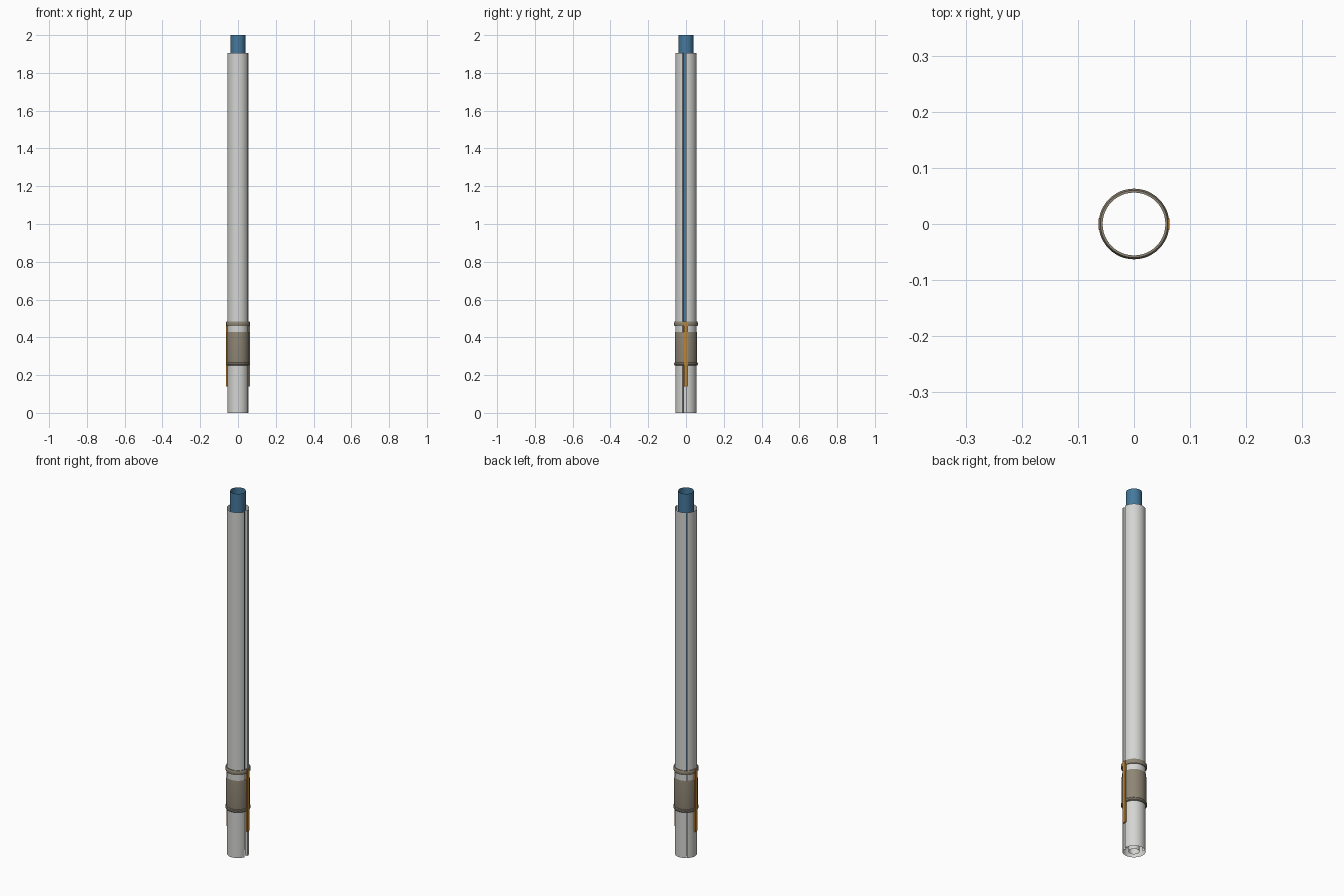
import bpy, bmesh, math

if "Cube" in bpy.data.objects:
    bpy.data.objects.remove(bpy.data.objects["Cube"])


def material(name, rgb):
    m = bpy.data.materials.new(name)
    m.diffuse_color = (*rgb, 1)
    m.use_nodes = True
    m.node_tree.nodes["Principled BSDF"].inputs["Base Color"].default_value = m.diffuse_color
    return m


ALLOY = material("pale alloy", (0.66, 0.66, 0.65))
BLUE = material("steel blue", (0.06, 0.19, 0.33))
BRONZE = material("dull bronze", (0.27, 0.235, 0.175))
ORANGE = material("amber", (0.52, 0.23, 0.035))


def finish(name, bm, mat, smooth=True):
    me = bpy.data.meshes.new(name)
    bm.to_mesh(me)
    bm.free()
    me.materials.append(mat)
    ob = bpy.data.objects.new(name, me)
    bpy.context.collection.objects.link(ob)
    if smooth:
        bpy.ops.object.select_all(action='DESELECT')
        ob.select_set(True)
        bpy.context.view_layer.objects.active = ob
        bpy.ops.object.shade_smooth_by_angle(angle=math.radians(35))
    return ob


def extrude_path(name, pts, z0, z1, mat):
    """Uncapped vertical wall following an open plan outline."""
    bm = bmesh.new()
    lo = [bm.verts.new((x, y, z0)) for x, y in pts]
    hi = [bm.verts.new((x, y, z1)) for x, y in pts]
    for i in range(len(pts) - 1):
        bm.faces.new((lo[i], lo[i + 1], hi[i + 1], hi[i]))
    return finish(name, bm, mat)


def revolve(name, profile, mat, closed=False, n=48):
    """Spin an (r, z) profile around the z axis."""
    bm = bmesh.new()
    rows = [[bm.verts.new((r * math.cos(2 * math.pi * i / n),
                           r * math.sin(2 * math.pi * i / n), z))
             for i in range(n)] for r, z in profile]
    for k in range(len(rows) if closed else len(rows) - 1):
        a, b = rows[k], rows[(k + 1) % len(rows)]
        for i in range(n):
            j = (i + 1) % n
            bm.faces.new((a[i], a[j], b[j], b[i]))
    return finish(name, bm, mat)


def polar(r, deg):
    a = math.radians(deg)
    return r * math.cos(a), r * math.sin(a)


# slotted outer tube: two shells whose edges turn inwards at the grooves
R = 0.056
for name, a0, a1 in (("outer_shell_a", 1, 127), ("outer_shell_b", 131, 342)):
    steps = 30
    arc = [polar(R, a0 + (a1 - a0) * i / steps) for i in range(steps + 1)]
    extrude_path(name, [polar(0.042, a0)] + arc + [polar(0.042, a1)], 0, 1.905, ALLOY)

# inner tubes
revolve("inner_tube", [(0.039, 0.46), (0.039, 2.0)], BLUE)
revolve("core_tube", [(0.027, 0.0), (0.027, 0.46)], ALLOY, n=24)

# clamp sleeve
revolve("sleeve", [(0.058, 0.265), (0.0595, 0.28), (0.0595, 0.41), (0.058, 0.427)], BRONZE)


# collars with rounded sections
def collar(name, z, h):
    prof = [(0.056, z - h), (0.060, z - h), (0.063, z - h * 0.5),
            (0.063, z + h * 0.5), (0.060, z + h), (0.056, z + h)]
    revolve(name, prof, BRONZE, closed=True)


collar("lower_collar", 0.26, 0.008)
collar("upper_collar", 0.471, 0.012)

# side straps
for side, name in ((1, "right_strap"), (-1, "left_strap")):
    bm = bmesh.new()
    bmesh.ops.create_cube(bm, size=1)
    for v in bm.verts:
        v.co = (side * 0.0600 + v.co.x * 0.007, v.co.y * 0.02, 0.31 + v.co.z * 0.342)
    finish(name, bm, ORANGE, smooth=False)
